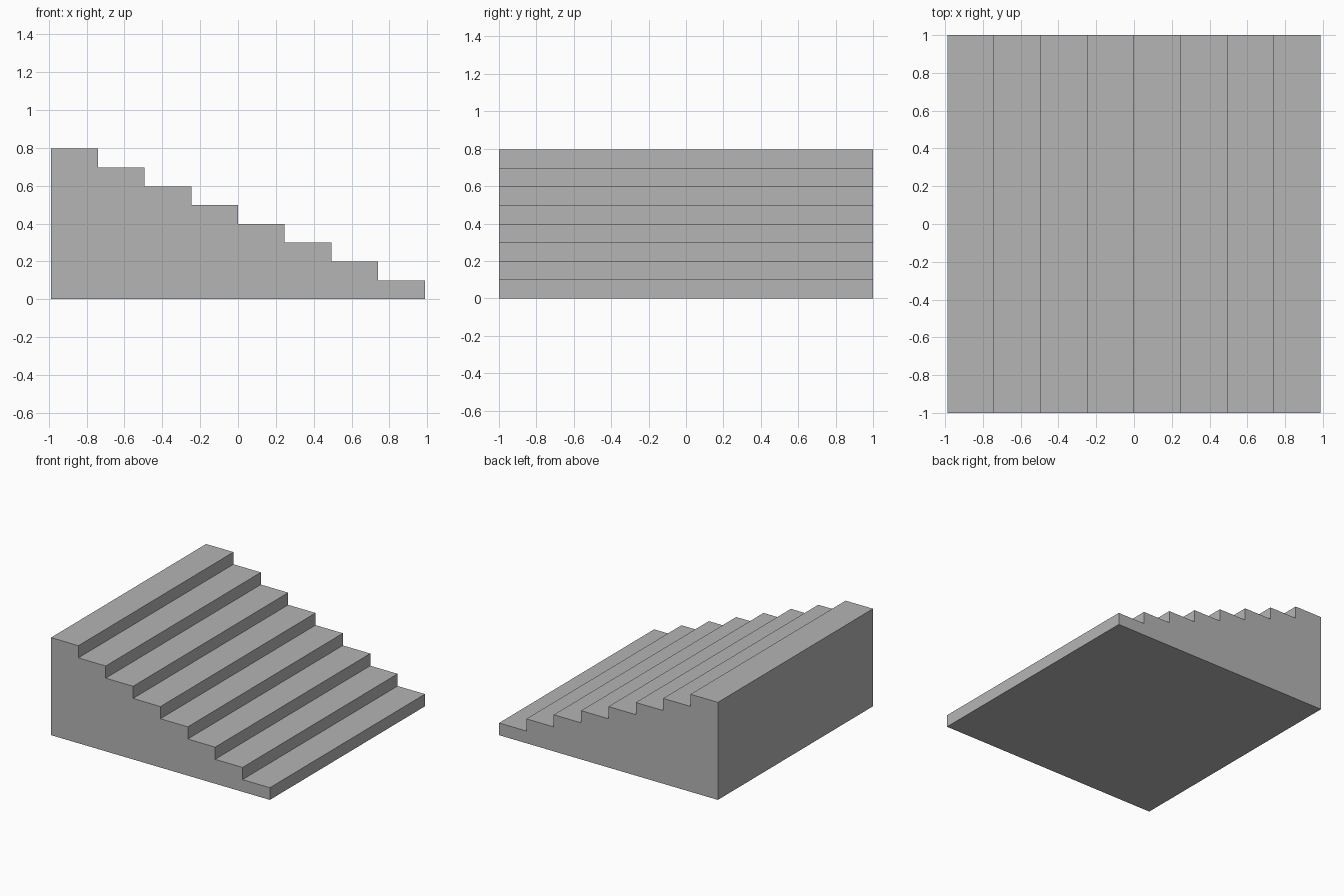
import bpy
import bmesh

STEPS = 8
TREAD = 0.247
RISER = 0.0995
HALF_DEPTH = 1.0

cube = bpy.data.objects.get("Cube")
if cube:
    bpy.data.objects.remove(cube, do_unlink=True)

# Plain grey material
GREY = (0.46, 0.46, 0.46, 1.0)
grey = bpy.data.materials.new("plain grey")
grey.use_nodes = True
grey.diffuse_color = GREY
grey.node_tree.nodes["Principled BSDF"].inputs["Base Color"].default_value = GREY

# Stepped side profile: tall end at -x, descending towards +x
half_width = STEPS * TREAD / 2
profile = [(-half_width, 0)]
for i in range(STEPS):
    height = (STEPS - i) * RISER
    left = -half_width + i * TREAD
    profile += [(left, height), (left + TREAD, height)]
profile.append((half_width, 0))

# Solid staircase: the profile extruded from front to back
bm = bmesh.new()
side = bm.faces.new([bm.verts.new((x, -HALF_DEPTH, z)) for x, z in profile])
extruded = bmesh.ops.extrude_face_region(bm, geom=[side], use_keep_orig=True)
far_verts = [g for g in extruded["geom"] if isinstance(g, bmesh.types.BMVert)]
bmesh.ops.translate(bm, verts=far_verts, vec=(0, 2 * HALF_DEPTH, 0))
bmesh.ops.recalc_face_normals(bm, faces=bm.faces)

mesh = bpy.data.meshes.new("staircase")
bm.to_mesh(mesh)
bm.free()
mesh.materials.append(grey)
staircase = bpy.data.objects.new("staircase", mesh)
bpy.context.collection.objects.link(staircase)
